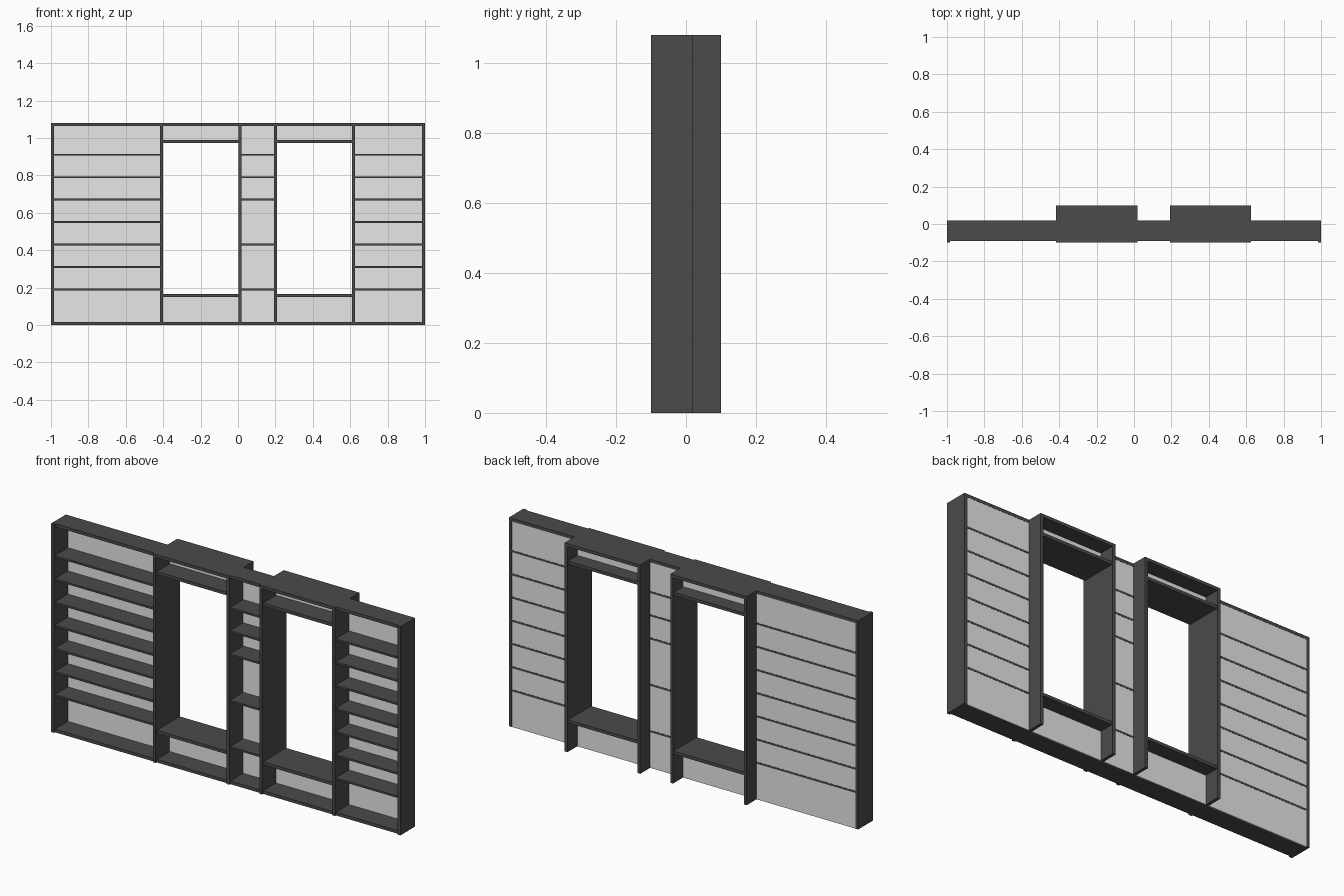
import bpy

cube = bpy.data.objects.get("Cube")
if cube:
    bpy.data.objects.remove(cube, do_unlink=True)


def make_material(name, value):
    mat = bpy.data.materials.new(name)
    mat.use_nodes = True
    color = (value, value, value, 1)
    mat.diffuse_color = color
    mat.node_tree.nodes["Principled BSDF"].inputs["Base Color"].default_value = color
    return mat


DARK = make_material("charcoal board", 0.07)
LIGHT = make_material("pale back panel", 0.8)

H = 1.08            # overall height
T = 0.016           # board thickness
FRONT, BACK = -0.1, 0.02
SHELF_FRONT = -0.092
DEEP = 0.1          # back of the window surrounds


def box(name, x, y, z, mat=DARK):
    """Box given as (low, high) spans on each axis."""
    spans = (x, y, z)
    bpy.ops.mesh.primitive_cube_add(size=1, location=[(a + b) / 2 for a, b in spans])
    ob = bpy.context.object
    ob.name = name
    ob.scale = [b - a for a, b in spans]
    bpy.ops.object.transform_apply(location=False, rotation=False, scale=True)
    ob.data.materials.append(mat)
    return ob


# Upright boards: two shallow ends and four deep window sides
uprights = [(-1, BACK), (-0.417, DEEP), (0.004, DEEP),
            (0.192, DEEP), (0.609, DEEP), (1 - T, BACK)]
for x, back in uprights:
    box("end_board" if back == BACK else "window_side", (x, x + T), (FRONT, back), (0, H))

# Clear spans between neighbouring uprights
bays = [(a[0] + T, b[0]) for a, b in zip(uprights, uprights[1:])]

LEVELS = [0.19 + 0.12 * i for i in range(7)]
SHORT_LEVELS = [z for i, z in enumerate(LEVELS) if i not in (1, 3)]


def floor_board(span):
    box("floor_board", span, (SHELF_FRONT, BACK - 0.004), (0, T))


def back_panel(span, low, high):
    box("back_panel", span, (BACK - 0.006, BACK - 0.001), (low, high), LIGHT)


# Shelf bays
for bay, levels in ((0, LEVELS), (2, SHORT_LEVELS), (4, LEVELS)):
    span = bays[bay]
    floor_board(span)
    box("top_board", span, (SHELF_FRONT, BACK), (H - T, H))
    back_panel(span, 0, H - T)
    for z in levels:
        box("shelf", span, (SHELF_FRONT, BACK), (z - 0.005, z + 0.005))

# Window bays: deep sill, header and top, with panels closing the ends
SILL, HEADER = 0.15, 0.972
for bay in (1, 3):
    span = bays[bay]
    floor_board(span)
    box("window_top", span, (FRONT, DEEP), (H - T, H))
    box("window_sill", span, (SHELF_FRONT, DEEP - 0.004), (SILL, SILL + T))
    box("window_header", span, (SHELF_FRONT, DEEP - 0.004), (HEADER, HEADER + T))
    back_panel(span, 0, SILL)
    back_panel(span, HEADER + T, H - T)
